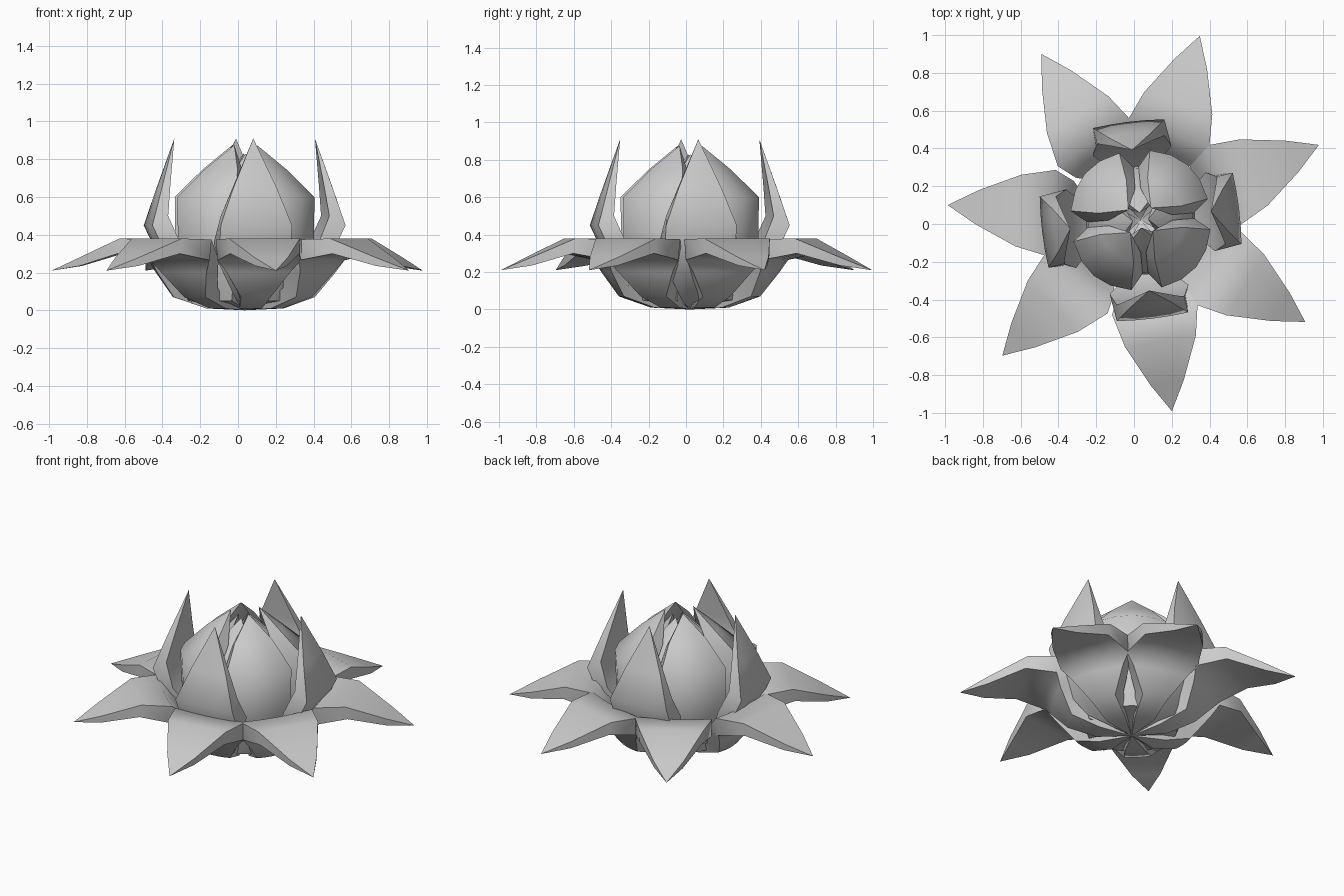
import bpy
import bmesh
from math import radians, cos, sin

cube = bpy.data.objects.get("Cube")
if cube:
    bpy.data.objects.remove(cube, do_unlink=True)

CENTRE = (0.035, 0.02)
COLUMNS = (-1, -0.5, 0, 0.5, 1)

grey = bpy.data.materials.new("petal grey")
grey.use_nodes = True
tint = (0.6, 0.6, 0.6, 1)
grey.diffuse_color = tint
grey.node_tree.nodes["Principled BSDF"].inputs["Base Color"].default_value = tint


def petal(name, angle, back, front):
    """Thick leaf between two skins, each with rows of (radius, height, half width, edge set-back)."""
    ca, sa = cos(radians(angle)), sin(radians(angle))
    bm = bmesh.new()

    def row(r, z, half, setback, columns):
        line = []
        for t in columns:
            along, across = r - setback * t * t, half * t
            line.append(bm.verts.new((CENTRE[0] + along * ca - across * sa,
                                      CENTRE[1] + along * sa + across * ca, z)))
        return line

    # Each loop runs across the back skin and returns along the front skin
    loops = [row(*b, COLUMNS) + row(*f, COLUMNS[::-1]) for b, f in zip(back, front)]
    count = len(loops[0])
    for low, high in zip(loops, loops[1:]):
        for i in range(count):
            j = (i + 1) % count
            bm.faces.new((low[i], low[j], high[j], high[i]))
    # Close the pointed ends
    bmesh.ops.remove_doubles(bm, verts=bm.verts, dist=0.0005)
    bmesh.ops.recalc_face_normals(bm, faces=bm.faces)
    mesh = bpy.data.meshes.new(name)
    bm.to_mesh(mesh)
    bm.free()
    mesh.materials.append(grey)
    obj = bpy.data.objects.new(name, mesh)
    bpy.context.collection.objects.link(obj)
    bpy.ops.object.select_all(action="DESELECT")
    obj.select_set(True)
    bpy.context.view_layer.objects.active = obj
    bpy.ops.object.shade_smooth_by_angle(angle=radians(55))


# Wide outer petals, rising from the base and bending outward
outer_back = [(0, 0, 0, 0), (0.2, 0.01, 0.06, 0), (0.38, 0.07, 0.08, 0.01),
              (0.47, 0.2, 0.17, 0.02), (0.51, 0.265, 0.225, 0.03),
              (0.66, 0.3, 0.185, 0), (0.87, 0.235, 0.085, 0), (1.025, 0.21, 0, 0)]
outer_front = [(0, 0, 0, 0), (0.18, 0.04, 0.06, 0), (0.31, 0.12, 0.1, 0.01),
               (0.39, 0.27, 0.18, 0.02), (0.49, 0.375, 0.23, 0.02),
               (0.65, 0.38, 0.19, 0), (0.87, 0.28, 0.09, 0), (1.025, 0.21, 0, 0)]
for n, a in enumerate((22.9, 72.2, 120.8, 175.5, 224.4, 279.3, 328.3)):
    petal(f"outer_petal_{n + 1}", a, outer_back, outer_front)

# Upright petals around the bud
upright_back = [(0, 0, 0, 0), (0.3, 0.05, 0.08, 0), (0.44, 0.25, 0.19, 0.02),
                (0.525, 0.45, 0.19, 0.01), (0.465, 0.65, 0.115, 0.01), (0.375, 0.91, 0, 0)]
upright_front = [(0, 0, 0, 0), (0.25, 0.1, 0.08, 0), (0.38, 0.36, 0.21, 0.01),
                 (0.43, 0.5, 0.18, 0), (0.41, 0.66, 0.11, 0), (0.375, 0.91, 0, 0)]

# Closed bud petals
bud_back = [(0, 0.01, 0, 0), (0.27, 0.05, 0.12, 0.02), (0.37, 0.3, 0.2, 0.06),
            (0.385, 0.6, 0.2, 0.07), (0.225, 0.745, 0.115, 0.03), (0.085, 0.875, 0, 0)]
bud_front = [(0, 0.01, 0, 0), (0.22, 0.1, 0.12, 0.02), (0.27, 0.3, 0.19, 0.06),
             (0.27, 0.56, 0.19, 0.06), (0.16, 0.7, 0.11, 0.03), (0.085, 0.875, 0, 0)]

# Inner bud petals, filling the gaps
core_back = [(0, 0.015, 0, 0), (0.22, 0.07, 0.1, 0.02), (0.29, 0.3, 0.16, 0.05),
             (0.28, 0.56, 0.16, 0.05), (0.15, 0.71, 0.09, 0.02), (0.04, 0.83, 0, 0)]
core_front = [(0, 0.015, 0, 0), (0.16, 0.12, 0.1, 0.02), (0.2, 0.3, 0.15, 0.05),
              (0.19, 0.52, 0.15, 0.05), (0.1, 0.66, 0.08, 0.02), (0.04, 0.83, 0, 0)]

for n in range(4):
    petal(f"upright_petal_{n + 1}", 7 + 90 * n, upright_back, upright_front)
    petal(f"bud_petal_{n + 1}", 50 + 90 * n, bud_back, bud_front)
    petal(f"core_petal_{n + 1}", 7 + 90 * n, core_back, core_front)
